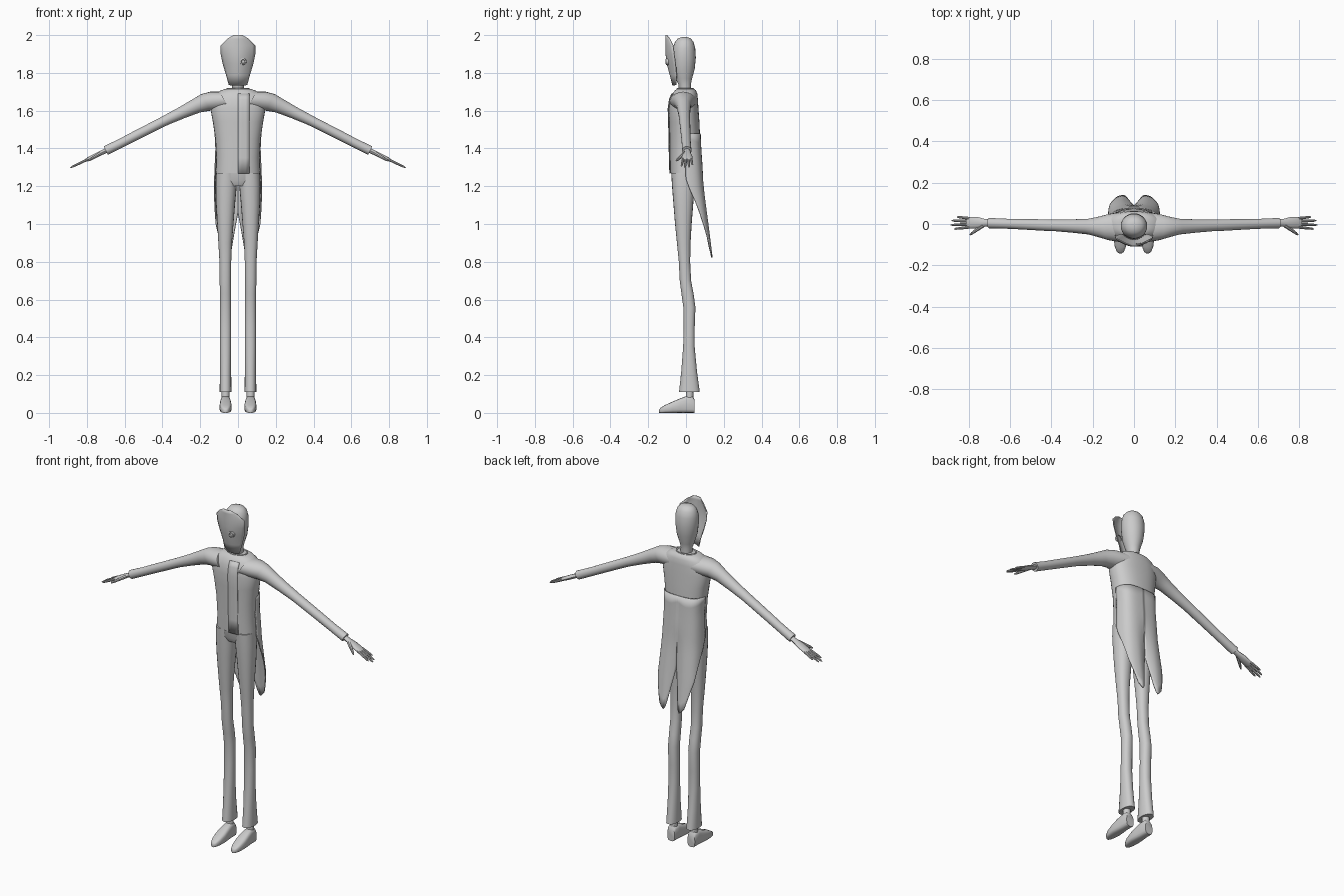
import bpy, bmesh, math
from mathutils import Vector

if "Cube" in bpy.data.objects:
    bpy.data.objects.remove(bpy.data.objects["Cube"])

grey = bpy.data.materials.new("plain grey")
grey.diffuse_color = (0.6, 0.6, 0.6, 1)
grey.use_nodes = True
grey.node_tree.nodes["Principled BSDF"].inputs["Base Color"].default_value = grey.diffuse_color
X, Y, Z = Vector((1, 0, 0)), Vector((0, 1, 0)), Vector((0, 0, 1))


def finish(name, bm, mirror=False, thick=0, levels=0, angle=40):
    bmesh.ops.recalc_face_normals(bm, faces=bm.faces)
    me = bpy.data.meshes.new(name)
    bm.to_mesh(me)
    bm.free()
    me.materials.append(grey)
    ob = bpy.data.objects.new(name, me)
    bpy.context.collection.objects.link(ob)
    bpy.context.view_layer.objects.active = ob
    ob.select_set(True)
    bpy.ops.object.shade_smooth_by_angle(angle=math.radians(angle))
    ob.select_set(False)
    if thick:
        m = ob.modifiers.new("thickness", 'SOLIDIFY')
        m.thickness, m.offset = thick, 0
    if levels:
        m = ob.modifiers.new("smooth", 'SUBSURF')
        m.levels = m.render_levels = levels
    if mirror:
        ob.modifiers.new("mirror", 'MIRROR')
    return ob


def loft(bm, rings, u, v, n=16, power=1.0):
    """Skin rings of (centre, half size along u, half size along v)."""
    def sp(t):
        return math.copysign(abs(t) ** power, t)
    loops = []
    for c, a, b in rings:
        loops.append([bm.verts.new(Vector(c) + u * a * sp(math.cos(2 * math.pi * i / n))
                                   + v * b * sp(math.sin(2 * math.pi * i / n))) for i in range(n)])
    for p, q in zip(loops, loops[1:]):
        for i in range(n):
            bm.faces.new((p[i], p[(i + 1) % n], q[(i + 1) % n], q[i]))
    bm.faces.new(loops[0])
    bm.faces.new(loops[-1])


def stack(name, rows, mirror=False, n=16, power=1.0, cx=0):
    """Upright body from rows of (z, x half width, y front, y back)."""
    bm = bmesh.new()
    loft(bm, [((cx, (f + b) / 2, z), w, (b - f) / 2) for z, w, f, b in rows], X, Y, n, power)
    return finish(name, bm, mirror)


# Head and neck
stack("head", [(1.68, .032, -.035, .03), (1.74, .032, -.04, .026), (1.77, .04, -.055, .032),
               (1.82, .056, -.068, .046), (1.88, .064, -.072, .052), (1.93, .064, -.07, .049),
               (1.965, .055, -.058, .04), (1.983, .038, -.042, .024), (1.99, .014, -.02, .005)], n=24)

# Curved face mask: rows of z, half width, centre y, edge y
bm = bmesh.new()
rows = [(1.735, .047, -.07, -.052), (1.79, .062, -.084, -.05), (1.85, .08, -.1, -.055),
        (1.90, .09, -.106, -.062), (1.945, .09, -.107, -.068), (1.98, .055, -.107, -.085),
        (2.0, .022, -.107, -.101)]
N = 12
grid = [[bm.verts.new((w * s, c + (e - c) * s * s, z)) for s in
         [2 * i / N - 1 for i in range(N + 1)]] for z, w, c, e in rows]


def skin(bm, grid):
    for p, q in zip(grid, grid[1:]):
        for i in range(len(p) - 1):
            bm.faces.new((p[i], p[i + 1], q[i + 1], q[i]))


skin(bm, grid)
finish("face_mask", bm, thick=.005)

# Small eyepiece ring on one side of the mask
bm = bmesh.new()
R = 16
loops = [[bm.verts.new((.027 + r * math.cos(2 * math.pi * i / R), y,
                        1.86 + r * math.sin(2 * math.pi * i / R))) for i in range(R)]
         for r, y in [(.018, -.093), (.017, -.106), (.011, -.108), (.009, -.1)]]
for p, q in zip(loops, loops[1:]):
    for i in range(R):
        bm.faces.new((p[i], p[(i + 1) % R], q[(i + 1) % R], q[i]))
bm.faces.new(loops[-1])
finish("eyepiece", bm)

# Jacket body
stack("jacket", [(1.27, .117, -.083, .075), (1.35, .114, -.086, .076), (1.45, .12, -.087, .075),
                 (1.54, .133, -.09, .071), (1.61, .146, -.092, .066), (1.66, .14, -.085, .063),
                 (1.69, .12, -.072, .06), (1.708, .09, -.058, .052), (1.715, .065, -.048, .042)],
      n=32, power=.85)
stack("collar", [(1.69, .06, -.048, .04), (1.717, .062, -.05, .042), (1.72, .058, -.046, .038),
                 (1.70, .04, -.035, .03)], n=24)

# Front panel edge of the jacket
bm = bmesh.new()
rows = [(1.268, -.086), (1.35, -.089), (1.45, -.09), (1.54, -.093), (1.61, -.095), (1.66, -.088),
        (1.69, -.075)]
skin(bm, [[bm.verts.new((x, y + .10 * x * x / .07 * .6, z)) for x in (0, .02, .04, .06)] for z, y in rows])
finish("jacket_front_panel", bm, thick=.004)

# Coat tails: two lobes with a slit between
bm = bmesh.new()


def ramp(pts, t):
    for (a, p), (b, q) in zip(pts, pts[1:]):
        if t <= b:
            return p + (q - p) * max(0, t - a) / (b - a)
    return pts[-1][1]


hem = [(0, 1.06), (.22, .84), (.32, .82), (.5, .85), (.75, 1.0), (1, 1.24)]
back = [(.82, .14), (1.0, .118), (1.2, .092), (1.4, .078), (1.5, .074)]
front = [(.82, .10), (1.0, .055), (1.2, .0), (1.5, -.008)]
wide = [(.82, .11), (1.0, .126), (1.2, .125), (1.4, .117), (1.5, .122)]
grid = []
for i in range(17):
    u = i / 16
    col = []
    for j in range(13):
        z = 1.48 + (ramp(hem, u) - 1.48) * j / 12
        b, drop = ramp(back, z), max(0, 1.3 - z) / .48
        y = b - (b - ramp(front, z)) * u ** 3 - .045 * drop * max(0, 1 - u / .35) ** 2
        col.append(bm.verts.new((ramp(wide, z) * math.sin(u * math.pi / 2), y, z)))
    grid.append(col)
skin(bm, grid)
finish("coat_tails", bm, mirror=True, thick=.006)

# Trousers: hips and flared legs
stack("hips", [(1.2, .085, -.06, .03), (1.23, .108, -.076, .045), (1.3, .112, -.08, .055)], n=24)
bm = bmesh.new()
loft(bm, [((x, (f + b) / 2, z), w, (b - f) / 2) for z, x, w, f, b in [
    (1.27, .061, .055, -.078, .05), (1.2, .063, .056, -.074, .045), (1.1, .066, .05, -.066, .038),
    (1.0, .067, .043, -.058, .03), (.9, .068, .036, -.048, .024), (.8, .067, .031, -.038, .022),
    (.7, .067, .03, -.033, .027), (.63, .066, .03, -.024, .04), (.56, .066, .03, -.014, .05),
    (.45, .066, .03, -.012, .046), (.35, .066, .03, -.015, .046), (.22, .066, .03, -.025, .058),
    (.11, .066, .031, -.037, .073)]], X, Y, 20, .9)
finish("trouser_leg", bm, mirror=True)

# Ankles and pointed shoes
stack("ankle", [(.05, .02, -.002, .038), (.13, .021, 0, .04)], mirror=True, cx=.066)
bm = bmesh.new()
loft(bm, [((.066, y, h / 2), w, h / 2) for y, w, h in [
    (.046, .024, .07), (.035, .027, .088), (0, .027, .088), (-.03, .03, .077), (-.07, .032, .06),
    (-.11, .027, .042), (-.135, .017, .027), (-.142, .007, .018)]], X, Z, 16, .6)
finish("shoe", bm, mirror=True)

# Sleeves
d = Vector((.885, 0, -.465))
up = Vector((.465, 0, .885))
bm = bmesh.new()
secs = [(.07, 1.652, .072, .055), (.12, 1.65, .064, .057), (.17, 1.644, .05, .05),
        (.22, 1.626, .038, .04), (.3, 1.588, .032, .032), (.38, 1.55, .028, .027),
        (.42, 1.53, .028, .026), (.55, 1.464, .025, .025), (.62, 1.428, .024, .024),
        (.7, 1.389, .025, .025)]
loft(bm, [((x, -.015 + .035 * max(0, x - .15), z), a, b) for x, z, a, b in secs], Y, up, 20)
finish("sleeve", bm, mirror=True)

# Hands: palm, four fingers and a thumb
bm = bmesh.new()
d = Vector((.9, 0, -.43)).normalized()
up = Vector((.43, 0, .9)).normalized()
wrist = Vector((.685, .006, 1.395))
loft(bm, [(wrist + d * t, a, b) for t, a, b in
          [(0, .016, .013), (.04, .018, .012), (.075, .027, .012), (.12, .028, .01), (.135, .025, .007)]],
     Y, up, 12)
for k, length in enumerate((.085, .105, .098, .07)):
    base = wrist + d * .12 + Y * (-.021 + .014 * k)
    way = d + Y * (k - 1.5) * .07
    loft(bm, [(base + way * length * t, r, r) for t, r in
              [(0, .0072), (.5, .0066), (.9, .005), (1, .002)]], Y, up, 8)
base = wrist + d * .05 - Y * .012
way = (d - Y * .62 - up * .1).normalized()
side = way.cross(up).normalized()
loft(bm, [(base + way * .088 * t, r, r) for t, r in
          [(0, .011), (.4, .009), (.85, .0065), (1, .003)]], side, up, 8)
finish("hand", bm, mirror=True)
